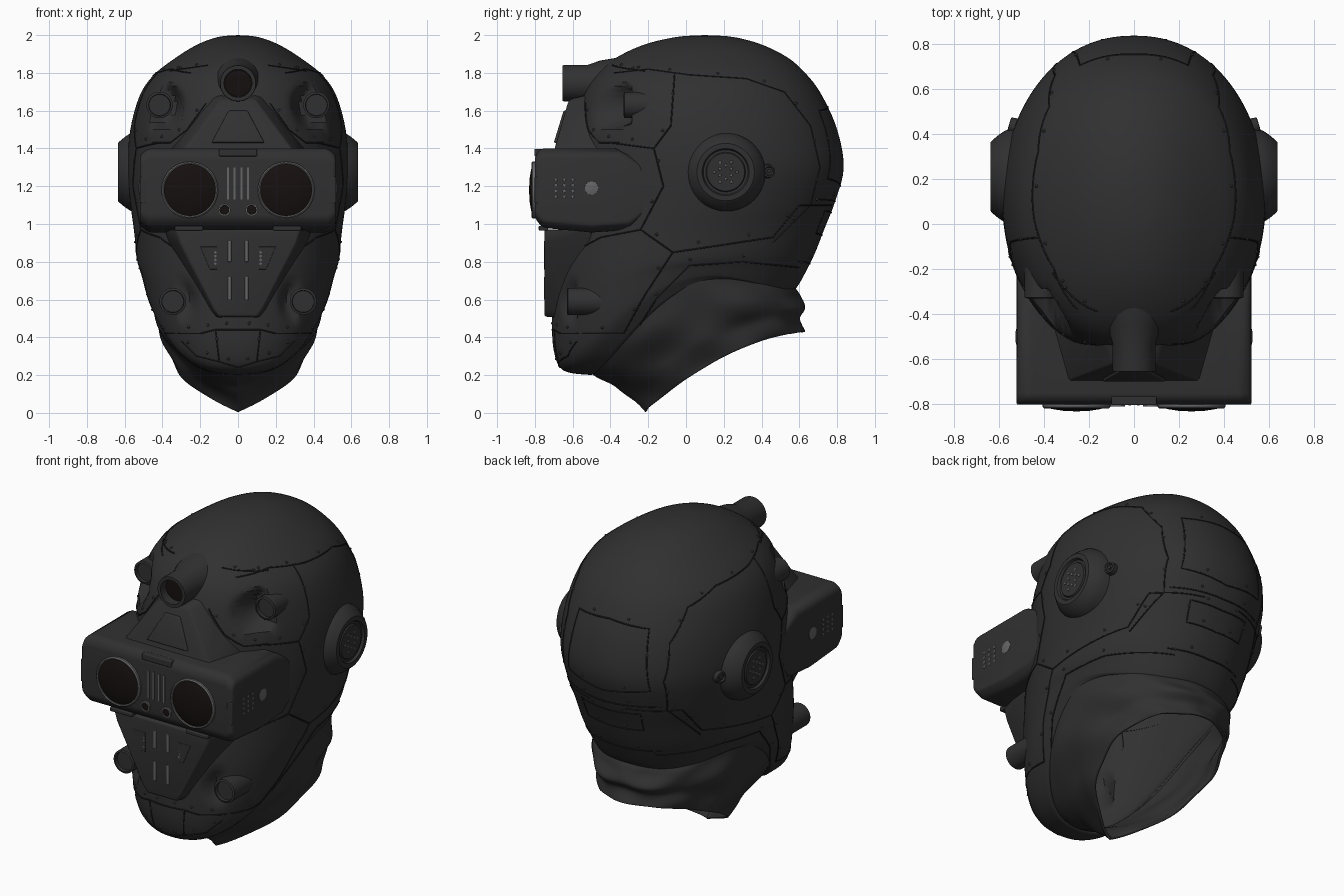
import bpy, bmesh, math
from mathutils import Vector
from mathutils.bvhtree import BVHTree

if "Cube" in bpy.data.objects:
    bpy.data.objects.remove(bpy.data.objects["Cube"])

def mat(name, r, g, b):
    m = bpy.data.materials.new(name)
    m.diffuse_color = (r, g, b, 1)
    m.use_nodes = True
    m.node_tree.nodes["Principled BSDF"].inputs["Base Color"].default_value = m.diffuse_color
    return m
DARK = mat("dark_shell", .03, .03, .03)
SEAM = mat("seam_black", .014, .014, .014)
GLASS = mat("lens_glass", .008, .005, .005)
METAL = mat("worn_metal", .13, .13, .13)

def finish(bm, name, material=DARK):
    bmesh.ops.recalc_face_normals(bm, faces=bm.faces)
    me = bpy.data.meshes.new(name)
    bm.to_mesh(me)
    bm.free()
    ob = bpy.data.objects.new(name, me)
    bpy.context.collection.objects.link(ob)
    me.materials.append(material)
    return ob

def skin(bm, rings):
    vr = [[bm.verts.new(p) for p in r] for r in rings]
    n = len(vr[0])
    for a, b in zip(vr, vr[1:]):
        for i in range(n):
            j = (i + 1) % n
            bm.faces.new((a[i], a[j], b[j], b[i]))
    bmesh.ops.remove_doubles(bm, verts=bm.verts, dist=1e-5)
    return bm

def spline(keys, sub):
    out = []
    for i in range(len(keys) - 1):
        p = [Vector(keys[max(0, min(len(keys) - 1, i + k))]) for k in (-1, 0, 1, 2)]
        for s in range(sub):
            t = s / sub
            out.append(.5 * (2 * p[1] + (p[2] - p[0]) * t + (2 * p[0] - 5 * p[1] + 4 * p[2] - p[3]) * t * t
                             + (3 * p[1] - p[0] - 3 * p[2] + p[3]) * t ** 3))
    return out + [Vector(keys[-1])]

N = 144
DISHES = [(.415, 1.63, -.285), (.345, .59, -.575)]   # shallow seats behind the pipe stubs

def ring(k, d=0, fold=0, v=0):
    """Tilted egg-shaped section: front y/z, back y/z, half width, side lift."""
    yf, zf, yb, zb, w, lift = k
    pts = []
    for i in range(N):
        t = 2 * math.pi * i / N
        c, s = math.cos(t), math.sin(t)
        f = (1 + c) / 2
        a = abs(t - math.pi)
        g = 1 + fold * (math.sin(9 * a + 8 * v) + .8 * math.sin(5 * a - 11 * v) + .7 * math.sin(14 * v + 2 * a))
        y = yb - d + (yf - yb + 2 * d) * f
        m = (yf + yb) / 2
        x = math.copysign(max(w - d, 0) * abs(s) ** (.92 + v * f), s) if abs(s) > 1e-6 else 0
        x, y, z = x * g, m + (y - m) * (1 + (g - 1) * .6), zb + (zf - zb) * f + lift * abs(s) ** (3 - v) - d
        if not fold and y < 0:
            for dx, dz, dy in DISHES:
                q = min(1, max(0, (.14 - math.hypot(abs(x) - dx, z - dz)) / .05))
                y += max(0, dy + d - y) * q * q * (3 - 2 * q)
        pts.append((x, y, z))
    return pts

# Helmet shell
KEYS = [(.1, 2, .1, 2, 0, 0), (-.05, 1.99, .25, 1.99, .105, 0), (-.22, 1.95, .40, 1.95, .215, 0),
        (-.37, 1.88, .54, 1.88, .33, 0), (-.48, 1.79, .64, 1.79, .445, 0), (-.545, 1.68, .72, 1.68, .52, 0),
        (-.59, 1.5, .80, 1.5, .57, 0), (-.61, 1.3, .835, 1.3, .585, 0), (-.64, 1.1, .79, 1.12, .57, 0),
        (-.68, .9, .735, .98, .55, .02), (-.705, .7, .68, .84, .535, .05), (-.71, .5, .62, .72, .515, .15),
        (-.7, .33, .59, .67, .5, .21), (-.65, .225, .575, .655, .49, .25), (-.5, .2, .56, .65, .465, .25)]
path = spline(KEYS, 5)
bm = skin(bmesh.new(), [ring(k) for k in path])
bmesh.ops.recalc_face_normals(bm, faces=bm.faces)
tree = BVHTree.FromBMesh(bm)
shell = finish(bm, "helmet_shell")
m = shell.modifiers.new("thickness", 'SOLIDIFY')
m.thickness, m.offset = .03, -1

# Closed inner volume, used to trim parts that poke into the shell
inner = [[(0, .1, 1.965)] * N] + [ring(k, .03) for k in path[2:]] + [[(0, .05, .1)] * N]
cutter = finish(skin(bmesh.new(), inner), "inner_cutter")
cutter.hide_render = True
solids = []

# Neck cloth with folds, drawn to a point at the throat
cloth = spline([(-.52, .225, .56, .68, .468, .25), (-.46, .18, .60, .63, .46, .2), (-.36, .13, .63, .56, .425, .13),
                (-.28, .07, .61, .5, .385, .1), (-.22, .004, .62, .43, .36, .08)], 7)
L = len(cloth) - 1
bm = skin(bmesh.new(), [ring(k, fold=.001 + .017 * min(1, 2.5 * i / L), v=i / L) for i, k in enumerate(cloth)])
ob = finish(bm, "neck_cloth")
m = ob.modifiers.new("thickness", 'SOLIDIFY')
m.thickness, m.offset = .015, -1

def hull(name, pts, bevel=0, material=DARK, trim=True):
    bm = bmesh.new()
    vs = [bm.verts.new(p) for p in pts]
    bmesh.ops.convex_hull(bm, input=vs)
    bmesh.ops.dissolve_limit(bm, angle_limit=.02, verts=bm.verts, edges=bm.edges)
    ob = finish(bm, name, material)
    if bevel:
        b = ob.modifiers.new("bevel", 'BEVEL')
        b.width, b.segments, b.limit_method, b.angle_limit = bevel, 3, 'ANGLE', .5
    if trim:
        solids.append(ob)
    return ob

def box(name, c, s, bevel=0, material=DARK):
    return hull(name, [(c[0] + s[0] * i / 2, c[1] + s[1] * j / 2, c[2] + s[2] * k / 2)
                       for i in (-1, 1) for j in (-1, 1) for k in (-1, 1)], bevel, material, False)

def lathe(name, o, axis, prof, material=DARK, n=32, trim=False):
    """Revolve (radius, height) points about an axis through o."""
    a = Vector(axis).normalized()
    u = a.orthogonal().normalized()
    w = a.cross(u)
    rings = [[Vector(o) + a * h + (u * math.cos(6.283185307 * i / n) + w * math.sin(6.283185307 * i / n)) * r
              for i in range(n)] for r, h in prof]
    ob = finish(skin(bmesh.new(), rings), name, material)
    if trim:
        solids.append(ob)
    return ob

def both(pts):
    return [(s * x, y, z) for s in (-1, 1) for x, y, z in pts]

# Goggle housing, jaw plate and forehead wedge
side = [(-.8, 1.03), (-.8, 1.36), (-.77, 1.4), (-.36, 1.4), (-.24, 1.33), (-.17, 1.2), (-.2, 1.06), (-.3, .97),
        (-.5, .955), (-.76, .98)]
hull("goggle_housing", both([(.52, y, 1.19 + (z - 1.19) * .84) for y, z in side] + [(.475, y, z) for y, z in side]), .02)
hull("jaw_plate", both([(.33, -.75, .97), (.31, -.75, .9), (.13, -.75, .55), (.1, -.75, .51), (.39, -.5, .97),
                        (.36, -.5, .88), (.18, -.5, .52), (.13, -.5, .49)]), .012)
hull("forehead_wedge", both([(.09, -.62, 1.66), (.2, -.69, 1.42), (.3, -.7, 1.38), (.14, -.45, 1.7), (.37, -.45, 1.38)]), .02)
box("housing_top_clip", (0, -.783, 1.378), (.2, .04, .04), .006)
hull("wedge_inset", both([(.05, -.648, 1.6), (.14, -.7, 1.43), (.05, -.6, 1.6), (.14, -.65, 1.43)]), .006)
for s in (-1, 1):
    # Goggle lenses
    lathe("lens_rim", (s * .255, -.79, 1.18), (0, -1, 0),
          [(.15, 0), (.15, .022), (.143, .028), (.137, .025), (.137, 0)], METAL, 48)
    lathe("lens_glass", (s * .255, -.79, 1.18), (0, -1, 0),
          [(.138, 0), (.137, .018), (.11, .03), (.06, .038), (0, .041)], GLASS, 48)
    lathe("small_lens_rim", (s * .072, -.795, 1.075), (0, -1, 0), [(.033, 0), (.033, .015), (.025, .015), (.025, 0)], METAL, 24)
    lathe("small_lens", (s * .072, -.795, 1.075), (0, -1, 0), [(.026, 0), (.024, .01), (0, .012)], GLASS, 24)
    # Housing side controls
    lathe("side_knob", (s * .51, -.5, 1.19), (s, 0, 0), [(.038, 0), (.036, .012), (.02, .016), (0, .016)], METAL, 20)
    for i in range(3):
        for j in range(4):
            lathe("side_vent_dot", (s * .517, -.69 + i * .045, 1.145 + j * .03), (s, 0, 0),
                  [(.01, 0), (.008, .005), (0, .005)], METAL, 8)
    box("housing_end_clip", (s * .502, -.785, 1.18), (.036, .032, .14), .005)
    box("housing_foot", (s * .26, -.755, .978), (.15, .05, .025), .006)
    # Slits
    for x in (.018, .053):
        box("goggle_slit", (s * x, -.8, 1.215), (.011, .008, .17), 0, METAL)
    for z, h in ((.855, .11), (.66, .12)):
        box("jaw_slit", (s * .045, -.748, z), (.02, .01, h), .003, METAL)
    for z in (.79, .81, .83, .85):
        lathe("jaw_vent_dot", (s * .12, -.747, z), (0, -1, 0), [(.009, 0), (.007, .005), (0, .005)], METAL, 8)
    hull("jaw_side_block", [(s * x, y, z) for x, z in ((.11, .88), (.2, .88), (.11, .76), (.15, .76))
                            for y in (-.72, -.752)], .003, DARK, False)
    # Pipe stubs on brow and cheek
    for name, x, z, y, r, l in (("brow_pipe", .415, 1.63, -.33, .07, .2), ("cheek_pipe", .345, .59, -.63, .071, .35)):
        lathe(name, (s * x, y, z), (0, 1, 0), [(0, .02), (r - .014, .02), (r - .012, 0), (r, .004),
              (r, l), (0, l)], DARK, 32, True)
    # Ear pods
    lathe("ear_pod", (s * .5, .21, 1.275), (s, 0, 0), [(0, 0), (.215, 0), (.205, .07), (.185, .1), (.16, .13),
          (.152, .136), (.125, .136), (.118, .122), (.105, .122), (.1, .13), (0, .13)], DARK, 48, True)
    for k in range(12):
        a, r = k * math.pi / 6, (.035 if k % 2 else .06)
        lathe("ear_grille", (s * .629, .21 + r * math.cos(a), 1.275 + r * math.sin(a)), (s, 0, 0),
              [(.009, 0), (.007, .004), (0, .004)], METAL, 8)
    lathe("side_bolt", (s * .535, .435, 1.28), (s, .3, 0), [(.04, -.03), (.034, .018), (.025, .02), (.02, .01), (.01, .01),
          (.01, .02), (0, .02)], DARK, 20)

# Forehead lamp
lathe("forehead_lamp", (0, -.655, 1.745), (0, 1, 0), [(0, .06), (.072, .06), (.074, 0), (.094, 0), (.096, .01),
      (.096, .13), (.12, .2), (.14, .32), (0, .32)], DARK, 40, True)
lathe("lamp_glass", (0, -.64, 1.745), (0, 1, 0), [(0, .03), (.071, .035), (.071, .045)], GLASS, 32)

# Trim everything to the shell's outside
for ob in solids:
    b = ob.modifiers.new("trim", 'BOOLEAN')
    b.operation, b.object, b.solver = 'DIFFERENCE', cutter, 'EXACT'
bpy.context.view_layer.update()
dg = bpy.context.evaluated_depsgraph_get()
trimmed = [bpy.data.meshes.new_from_object(ob.evaluated_get(dg)) for ob in solids]
for ob, me in zip(solids, trimmed):
    ob.modifiers.clear()
    ob.data = me
bpy.data.objects.remove(cutter)

# Panel seams and rivets projected on the shell from the side, front or back
SIDE = [[(-.38, 1.8), (-.2, 1.82), (.02, 1.79), (.32, 1.77), (.52, 1.7), (.66, 1.52), (.71, 1.3), (.66, 1.1), (.46, .9)],
        [(-.06, 1.8), (-.08, 1.52), (-.17, 1.4), (-.12, 1.2), (-.24, .97), (-.07, .85), (.2, .89), (.46, .93), (.6, 1.1), (.77, 1.1)],
        [(-.4, 1.43), (-.17, 1.4)], [(-.24, .97), (-.45, .93), (-.58, .86)],
        [(-.07, .85), (-.22, .62), (-.33, .42), (-.55, .42)],
        [(-.33, .33), (-.16, .6), (.02, .78), (.3, .8), (.6, .77)]]
FRONT = [[(.16, 1.84), (.3, 1.82), (.36, 1.81)], [(.17, 1.64), (.27, 1.5), (.36, 1.43), (.45, 1.43)],
         [(0, .44), (.12, .44), (.2, .42), (.32, .42)], [(.12, .44), (.1, .27), (0, .24)], [(.1, .27), (.22, .3), (.3, .38)]]
BACK = [[(0, 1.62), (.24, 1.6), (.28, 1.24), (0, 1.2)], [(0, 1.06), (.2, 1.07), (.19, .95), (0, .94)],
        [(0, 1.12), (.3, 1.13)], [(0, .79), (.25, .8)]]
VIEWS = [(SIDE, lambda a, b, s: ((2 * s, a, b), (-s, 0, 0))), (FRONT, lambda a, b, s: ((a * s, -2, b), (0, 1, 0))),
         (BACK, lambda a, b, s: ((a * s, 2, b), (0, -1, 0)))]
cu = bpy.data.curves.new("panel_seams", 'CURVE')
cu.dimensions, cu.bevel_depth, cu.bevel_resolution = '3D', .004, 1
rivets = bmesh.new()
for paths, ray in VIEWS:
    for p in paths:
        for s in (-1, 1):
            line = [Vector(a).lerp(Vector(b), i / 8) for a, b in zip(p, p[1:]) for i in range(8)] + [Vector(p[-1])]
            hits = [tree.ray_cast(*map(Vector, ray(q.x, q.y, s)))[0] for q in line]
            hits = [h for h in hits if h is not None]
            sp = cu.splines.new('POLY')
            sp.points.add(len(hits) - 1)
            for pt, co in zip(sp.points, hits):
                pt.co = (*co, 1)
            for co in hits[4::8]:
                near = tree.find_nearest(co + Vector((0, 0, .035)))[0]
                geo = bmesh.ops.create_icosphere(rivets, subdivisions=1, radius=.009)
                bmesh.ops.translate(rivets, verts=geo["verts"], vec=near)
cu.materials.append(SEAM)
bpy.context.collection.objects.link(bpy.data.objects.new("panel_seams", cu))
finish(rivets, "rivets", mat("rivet_grey", .06, .06, .06))

# Smooth shading with crisp edges
bpy.ops.object.select_all(action='DESELECT')
for ob in bpy.context.scene.objects:
    if ob.type == 'MESH':
        ob.select_set(True)
        bpy.context.view_layer.objects.active = ob
bpy.ops.object.shade_smooth_by_angle(angle=math.radians(35))
